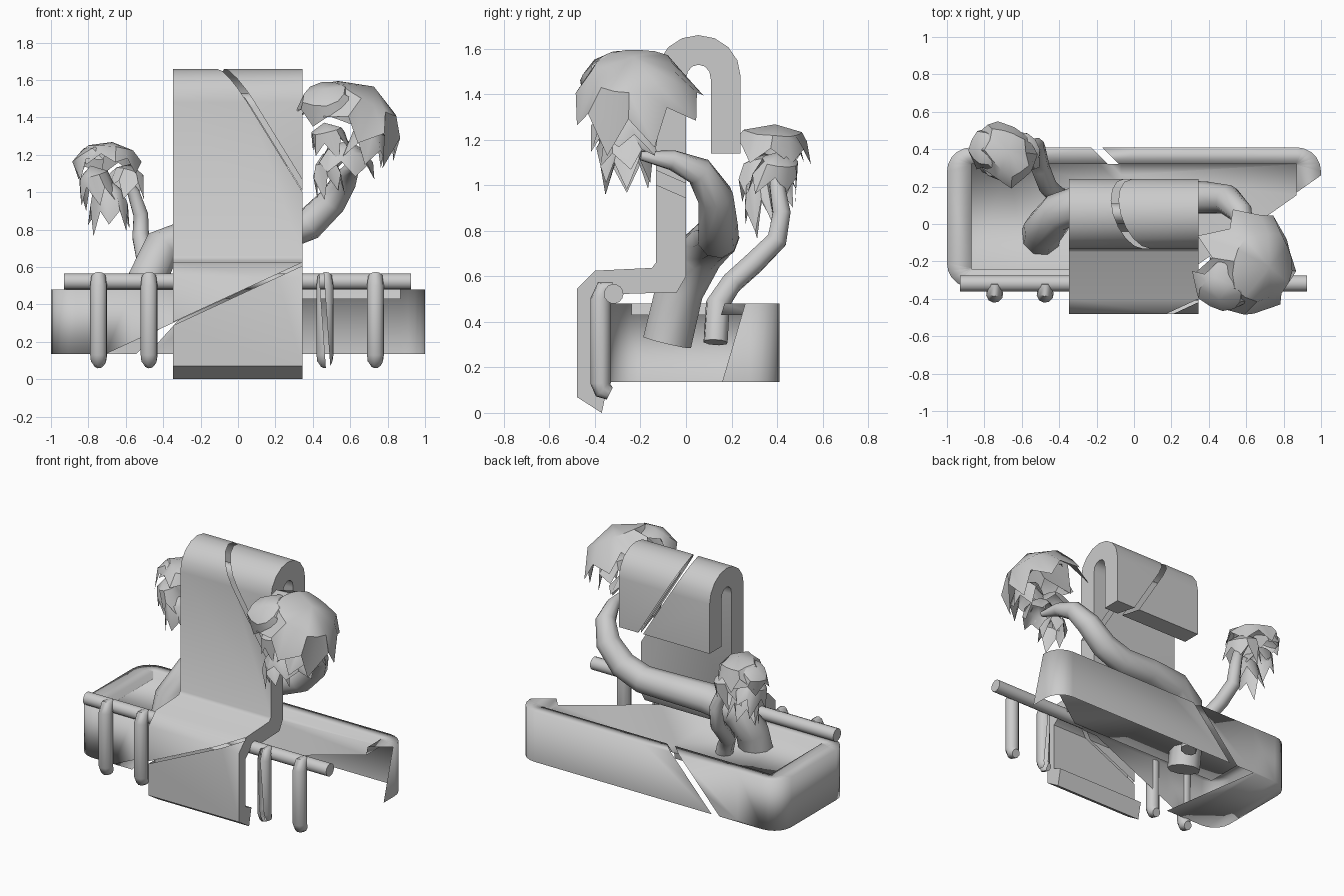
import bpy, bmesh, math, random
from mathutils import Vector

if "Cube" in bpy.data.objects:
    bpy.data.objects.remove(bpy.data.objects["Cube"])

random.seed(4)


def finish(name, bm, angle=35, normals=True):
    if normals:
        bmesh.ops.recalc_face_normals(bm, faces=bm.faces)
    me = bpy.data.meshes.new(name)
    bm.to_mesh(me)
    bm.free()
    ob = bpy.data.objects.new(name, me)
    bpy.context.collection.objects.link(ob)
    bpy.ops.object.select_all(action='DESELECT')
    ob.select_set(True)
    bpy.context.view_layer.objects.active = ob
    bpy.ops.object.shade_smooth_by_angle(angle=math.radians(angle))
    return ob


def cut(bm, co, no, lo, hi, keep=lambda c: False):
    """Remove faces lying between two parallel planes at offsets lo and hi."""
    co, no = Vector(co), Vector(no).normalized()
    for d in (lo, hi):
        if abs(d) < 5:
            bmesh.ops.bisect_plane(bm, geom=bm.verts[:] + bm.edges[:] + bm.faces[:],
                                   plane_co=co + no * d, plane_no=no, dist=1e-5)
    dead = []
    for f in bm.faces:
        c = f.calc_center_median()
        if lo < (c - co).dot(no) < hi and not keep(c):
            dead.append(f)
    bmesh.ops.delete(bm, geom=dead, context='FACES')


def tube(pts, radii, sides=10):
    """Capped tube along a path, returned as a bmesh."""
    bm = bmesh.new()
    pts = [Vector(p) for p in pts]
    rings = []
    for i, p in enumerate(pts):
        t = (pts[min(i + 1, len(pts) - 1)] - pts[max(i - 1, 0)]).normalized()
        ref = Vector((0.25, 1, 0.15)) if abs(t.y) < 0.8 else Vector((1, 0.2, 0.1))
        if rings:
            u = (u - t * u.dot(t)).normalized()
        else:
            u = t.cross(ref).normalized()
        v = t.cross(u)
        rings.append([bm.verts.new(p + radii[i] * (u * math.cos(a) + v * math.sin(a)))
                      for a in [2 * math.pi * k / sides for k in range(sides)]])
    for a, b in zip(rings, rings[1:]):
        for k in range(sides):
            bm.faces.new((a[k], a[(k + 1) % sides], b[(k + 1) % sides], b[k]))
    bm.faces.new(rings[0][::-1])
    bm.faces.new(rings[-1])
    return bm


def rounded_loop(bm, x0, x1, y0, y1, r, z, seg):
    out = []
    for cx, cy, a0 in ((x1 - r, y1 - r, 0), (x0 + r, y1 - r, 90),
                       (x0 + r, y0 + r, 180), (x1 - r, y0 + r, 270)):
        for k in range(seg + 1):
            a = math.radians(a0 + 90 * k / seg)
            out.append(bm.verts.new((cx + r * math.cos(a), cy + r * math.sin(a), z)))
    return out


# Trough: outer wall, rim, inner lip and raised floor
bm = bmesh.new()
loops = [rounded_loop(bm, -1, 1, -.34, .41, .13, .135, 5),
         rounded_loop(bm, -1, 1, -.34, .41, .13, .48, 5),
         rounded_loop(bm, -.87, .87, -.24, .32, .004, .48, 5),
         rounded_loop(bm, -.87, .87, -.24, .32, .004, .43, 5)]
n = len(loops[0])
for a, b in zip(loops, loops[1:]):
    for k in range(n):
        bm.faces.new((a[k], a[(k + 1) % n], b[(k + 1) % n], b[k]))
bm.faces.new(loops[-1])
bm.faces.new(loops[0][::-1])
bmesh.ops.recalc_face_normals(bm, faces=bm.faces)
# broken front right corner
no = Vector((.37, .26, 0)).cross(Vector((0, -.1, -.34)))
if no.y > 0:
    no = -no
cut(bm, (.87, .16, .45), no, 0, 9)
# broken lower front wall
cut(bm, (-.35, -.34, .30), (.42, 0, -.91), 0, 9, lambda c: c.y > -.3)
# broken underside
cut(bm, (-.62, 0, .135), (1, .15, 0), 0, 9, lambda c: c.z > .137)
# crack in back wall
cut(bm, (-.2, .41, .48), (.74, .74, -.67), -.018, .018, lambda c: c.y < .31)
finish("trough", bm, 95, normals=False)

# Draped panel: one side profile (y, z) pushed across x
prof = [(-.48, .07), (-.48, .545), (-.40, .625), (-.15, .637), (-.132, .66), (-.132, 1.48)]
prof += [(.054 - .186 * math.cos(a), 1.48 + .18 * math.sin(a))
         for a in [math.pi * k / 8 for k in range(1, 8)]]
prof += [(.24, 1.48), (.24, 1.14), (.11, 1.14), (.11, 1.46)]
prof += [(.055 + .055 * math.cos(a), 1.47 + .06 * math.sin(a))
         for a in [math.pi * k / 6 for k in range(1, 6)]]
prof += [(0, 1.46), (0, .60), (-.04, .53), (-.36, .52), (-.41, .48), (-.41, .15),
         (-.345, .12), (-.37, 0)]
bm = bmesh.new()
f = bm.faces.new([bm.verts.new((-.348, y, z)) for y, z in prof])
g = bmesh.ops.extrude_face_region(bm, geom=[f], use_keep_orig=True)
bmesh.ops.translate(bm, verts=[v for v in g['geom'] if isinstance(v, bmesh.types.BMVert)],
                    vec=(.692, 0, 0))
bmesh.ops.recalc_face_normals(bm, faces=bm.faces)
cut(bm, (-.35, -.47, .295), (-.42, 0, .91), -.008, .008, lambda c: c.y > -.36)
cut(bm, (.34, -.13, 1.04), (.211, .057, .13), -.016, .016, lambda c: c.z < .95)
finish("draped_panel", bm, 50, normals=False)

# Rail and hooks
finish("rail", tube([(-.93, -.318, .523), (.925, -.318, .523)], [.043] * 2, 14))
for i, x in enumerate((-.745, -.475, .465, .735)):
    bm = tube([(x, -.32, .55), (x, -.36, .545), (x, -.375, .50), (x, -.375, .13),
               (x, -.365, .10), (x, -.335, .085)],
              [.025, .04, .046, .046, .042, .03], 10)
    if i == 2:
        cut(bm, (x, -.37, .3), (1, 0, .07), -.012, .012)
    finish("hook_%d" % (i + 1), bm, 60)

# Bent trunks
finish("large_trunk", tube(
    [(-.50, -.085, .31), (-.485, -.03, .54), (-.41, .06, .70), (-.25, .12, .76), (0, .14, .77),
     (.22, .14, .77), (.38, .14, .83), (.50, .13, .95), (.57, .06, 1.06), (.60, -.06, 1.11),
     (.62, -.20, 1.13)],
    [.11, .108, .105, .10, .095, .092, .088, .08, .065, .045, .02], 9), 60)
finish("small_trunk", tube(
    [(-.36, .13, .31), (-.40, .14, .48), (-.46, .20, .57), (-.50, .30, .66), (-.52, .40, .76),
     (-.52, .42, .88), (-.56, .40, 1.0), (-.64, .39, 1.12)],
    [.055, .055, .05, .05, .048, .042, .035, .02], 8), 60)


def tuft(bm, centre, axis, rx, ry, h, teeth, rough=.1):
    """Jagged, thin dome of leaves opening away from the axis."""
    q = Vector(axis).to_track_quat('Z', 'Y')
    n = teeth * 2
    tip = bm.verts.new(Vector(centre) + q @ Vector((0, 0, h)))
    prev = None
    for j, t in enumerate((.5, 1.0)):
        ring = []
        for k in range(n):
            th = t * math.pi / 2
            s = random.uniform(1 - rough, 1 + rough)
            if j == 1:
                th *= random.uniform(1.0, 1.28) if k % 2 else random.uniform(.72, .85)
                s += .08 if k % 2 else 0
            a = 2 * math.pi * k / n
            p = Vector((rx * s * math.sin(th) * math.cos(a),
                        ry * s * math.sin(th) * math.sin(a), h * math.cos(th)))
            ring.append(bm.verts.new(Vector(centre) + q @ p))
        for k in range(n):
            m = (k + 1) % n
            bm.faces.new((prev[k], ring[k], ring[m], prev[m]) if prev
                         else (tip, ring[k], ring[m]))
        prev = ring


# Foliage: a large cap over layered drooping tufts
bm = bmesh.new()
tuft(bm, (.60, -.21, 1.35), (.5, -.08, .85), .26, .28, .25, 8)
tuft(bm, (.48, -.33, 1.46), (-.2, -.6, .75), .17, .15, .12, 5)
finish("large_crown", bm, 40)
bm = bmesh.new()
for c, ax, r, h in (((.50, -.28, 1.24), (-.3, -.2, 1), .13, .14),
                    ((.68, -.26, 1.21), (.3, -.1, 1), .15, .16),
                    ((.57, -.26, 1.12), (.1, -.2, 1), .15, .16),
                    ((.49, -.26, 1.03), (-.2, 0, 1), .11, .18)):
    tuft(bm, c, ax, r, r * .75, h, 6, .15)
finish("large_lower_leaves", bm, 40)

bm = bmesh.new()
tuft(bm, (-.69, .38, 1.15), (.15, .1, 1), .19, .145, .12, 6, .15)
tuft(bm, (-.77, .40, 1.14), (-.5, .1, .85), .13, .12, .11, 5, .15)
finish("small_crown", bm, 40)
bm = bmesh.new()
for c, ax, r, h in (((-.74, .36, .98), (-.3, -.1, 1), .13, .17),
                    ((-.62, .39, 1.0), (.3, .2, 1), .13, .16),
                    ((-.69, .34, .85), (0, -.1, 1), .11, .22)):
    tuft(bm, c, ax, r, r * .75, h, 6, .15)
finish("small_lower_leaves", bm, 40)
